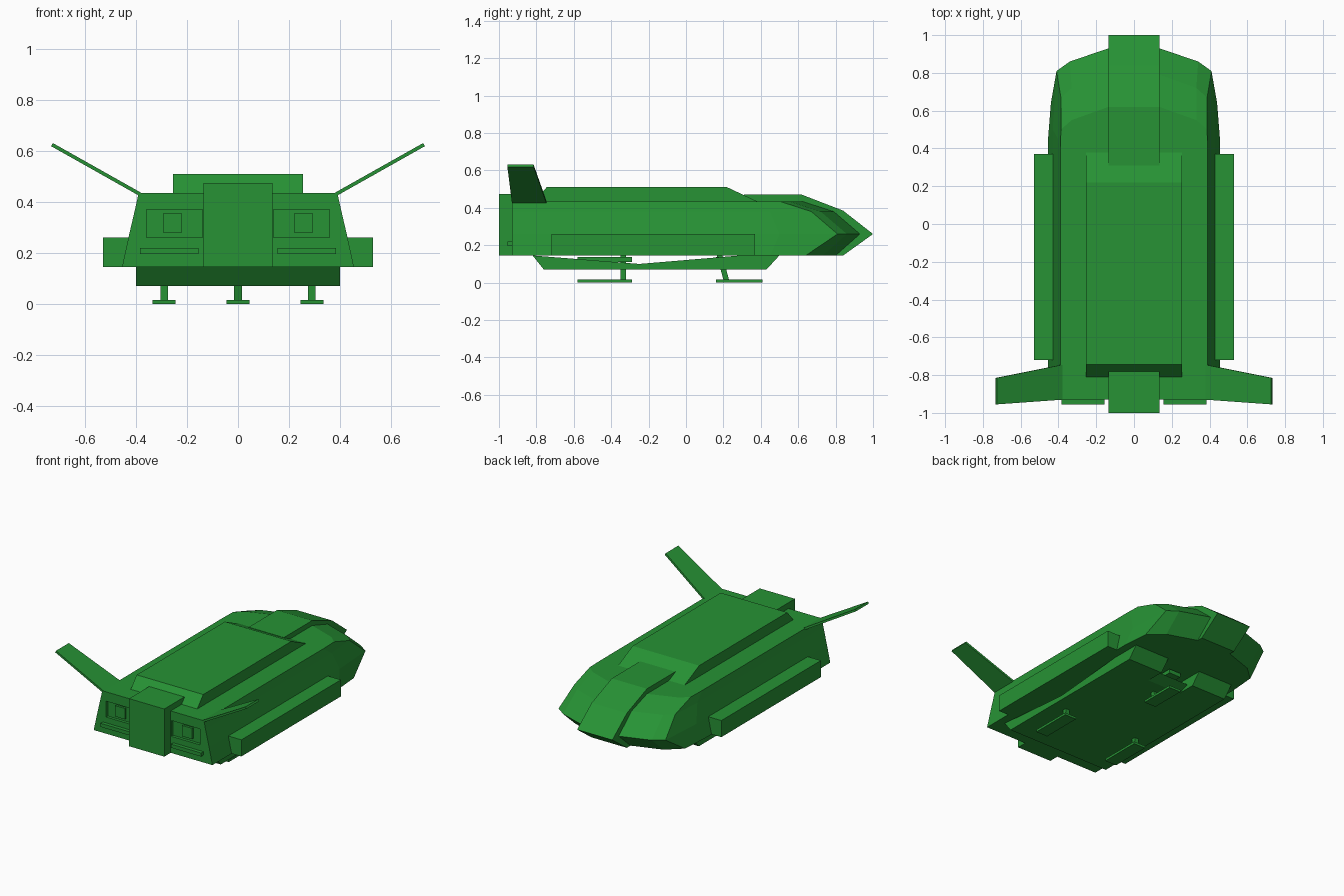
import bpy, bmesh, math
from mathutils import Vector

if "Cube" in bpy.data.objects:
    bpy.data.objects.remove(bpy.data.objects["Cube"], do_unlink=True)

# Single hull colour
green = bpy.data.materials.new("hull_green")
green.use_nodes = True
colour = (0.02, 0.29, 0.035, 1)
green.diffuse_color = colour
green.node_tree.nodes["Principled BSDF"].inputs["Base Color"].default_value = colour


def make(name, verts, faces):
    bm = bmesh.new()
    vs = [bm.verts.new(v) for v in verts]
    for f in faces:
        bm.faces.new([vs[i] for i in f])
    bmesh.ops.recalc_face_normals(bm, faces=bm.faces)
    mesh = bpy.data.meshes.new(name)
    bm.to_mesh(mesh)
    bm.free()
    mesh.materials.append(green)
    ob = bpy.data.objects.new(name, mesh)
    bpy.context.collection.objects.link(ob)
    return ob


def loft(name, rings):
    """Join closed rings of equal length and cap both ends."""
    n = len(rings[0])
    faces = [list(range(n)), list(range((len(rings) - 1) * n, len(rings) * n))]
    for r in range(len(rings) - 1):
        for i in range(n):
            j = (i + 1) % n
            faces.append([r * n + i, r * n + j, (r + 1) * n + j, (r + 1) * n + i])
    return make(name, [v for ring in rings for v in ring], faces)


def extrude_x(name, profile, x0, x1):
    """Extrude a (y, z) side profile between two x positions."""
    return loft(name, [[(x, y, z) for y, z in profile] for x in (x0, x1)])


def box(name, x0, x1, y0, y1, z0, z1):
    return extrude_x(name, [(y0, z0), (y1, z0), (y1, z1), (y0, z1)], x0, x1)


# Hull: half outlines at four heights, mirrored and lofted
levels = [
    (0.145, [(0.455, -0.93), (0.455, 0.45), (0.44, 0.64), (0.34, 0.73), (0.135, 0.80)]),
    (0.26, [(0.43, -0.93), (0.43, 0.50), (0.41, 0.81), (0.34, 0.86), (0.135, 0.93)]),
    (0.38, [(0.402, -0.93), (0.402, 0.45), (0.387, 0.67), (0.33, 0.72), (0.135, 0.79)]),
    (0.435, [(0.39, -0.93), (0.39, 0.38), (0.387, 0.50), (0.33, 0.55), (0.135, 0.62)]),
]
rings = []
for z, half in levels:
    rings.append([(x, y, z) for x, y in half] + [(-x, y, z) for x, y in reversed(half)])
hull = loft("hull", rings)

# Recessed panels in the flat end
for side in (-1, 1):
    cutter = box("panel_cutter", side * 0.14, side * 0.36, -1.0, -0.91, 0.26, 0.37)
    cutter.hide_render = True
    mod = hull.modifiers.new("panel_recess", 'BOOLEAN')
    mod.operation = 'DIFFERENCE'
    mod.solver = 'EXACT'
    mod.object = cutter
    bpy.context.view_layer.objects.active = hull
    bpy.ops.object.modifier_apply(modifier=mod.name)
    bpy.data.objects.remove(cutter, do_unlink=True)

# Raised roof deck, nose spine and end block
extrude_x("roof_deck", [(-0.815, 0.43), (-0.745, 0.51), (0.22, 0.51), (0.39, 0.43)],
          -0.255, 0.255)
extrude_x("nose_spine", [(0.31, 0.15), (0.31, 0.47), (0.62, 0.47), (0.84, 0.385),
                         (1.0, 0.26), (0.84, 0.145), (0.70, 0.145)], -0.135, 0.135)
box("end_block", -0.135, 0.135, -1.0, -0.78, 0.145, 0.475)

# Belly tray with a shallow gap above its sides and a notch between two lobes
tray = [(-0.82, 0.145), (-0.76, 0.07), (0.30, 0.07), (0.38, 0.10),
        (0.30, 0.146), (-0.25, 0.10)]
extrude_x("belly_tray", tray, -0.13, 0.13)
lobe = [(-0.82, 0.145), (-0.76, 0.07), (0.43, 0.07), (0.50, 0.146),
        (0.30, 0.146), (-0.25, 0.10)]
for side, label in ((1, "left"), (-1, "right")):
    extrude_x(label + "_belly_lobe", lobe, side * 0.13, side * 0.40)

    # Side pods
    box(label + "_side_pod", side * 0.42, side * 0.53, -0.72, 0.37, 0.145, 0.26)

    # Angled fins: root and tip outlines, given a little thickness
    root = [(side * 0.38, y, 0.428) for y in (-0.93, -0.745)]
    tip = [(side * 0.73, y, 0.625) for y in (-0.955, -0.815)]
    off = Vector((-side * 0.5, 0, 0.87)) * 0.007
    quad = [Vector(p) for p in (root[0], root[1], tip[1], tip[0])]
    loft(label + "_fin", [[p - off for p in quad], [p + off for p in quad]])

    # Panel hatch and bumper bar
    box(label + "_hatch", side * 0.22, side * 0.295, -0.925, -0.905, 0.28, 0.355)
    box(label + "_bumper", side * 0.155, side * 0.385, -0.955, -0.92, 0.195, 0.22)


# Landing gear: well box, leg and flat skid
def gear(name, x, y0, y1, leg_top, leg_foot):
    box(name + "_well", x - 0.045, x + 0.045, y0, y1, 0.11, 0.138)
    extrude_x(name + "_leg", [(leg_foot - 0.015, 0.015), (leg_foot + 0.015, 0.015),
                              (leg_top + 0.015, 0.145), (leg_top - 0.015, 0.145)],
              x - 0.015, x + 0.015)
    box(name + "_skid", x - 0.045, x + 0.045, y0, y1, 0.0, 0.016)


gear("left_gear", 0.29, -0.58, -0.29, -0.335, -0.335)
gear("right_gear", -0.29, -0.58, -0.29, -0.335, -0.335)
gear("nose_gear", 0.0, 0.16, 0.41, 0.18, 0.215)
